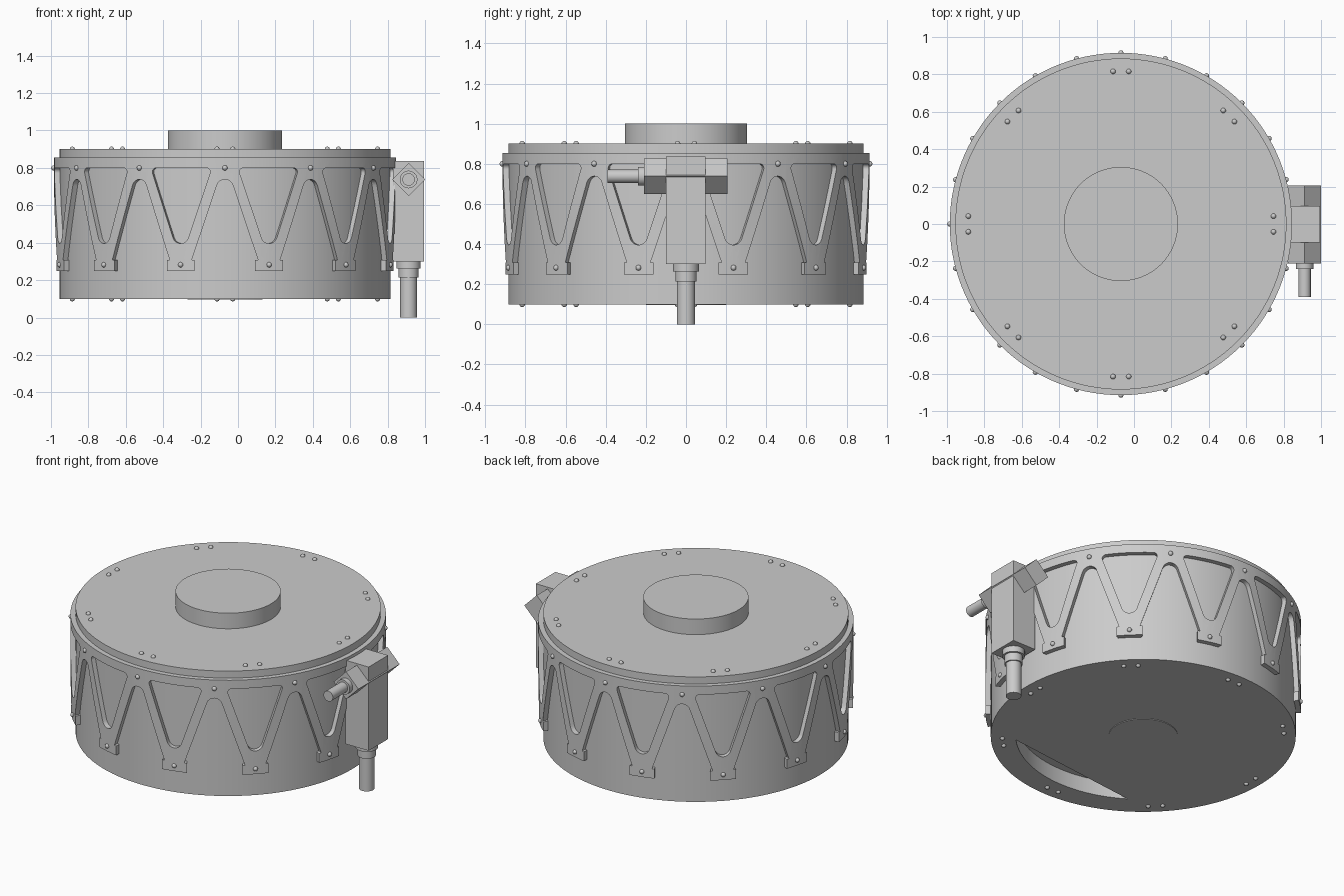
import bpy, bmesh
from math import pi, cos, sin, radians, tan
from mathutils import Matrix, Vector

if "Cube" in bpy.data.objects:
    bpy.data.objects.remove(bpy.data.objects["Cube"])

CX = -0.07          # drum axis
R_DRUM, R_BAND = 0.885, 0.915


def finish(bm, name):
    bmesh.ops.recalc_face_normals(bm, faces=bm.faces)
    me = bpy.data.meshes.new(name)
    bm.to_mesh(me)
    bm.free()
    ob = bpy.data.objects.new(name, me)
    bpy.context.collection.objects.link(ob)
    return ob


def activate(ob):
    bpy.ops.object.select_all(action='DESELECT')
    ob.select_set(True)
    bpy.context.view_layer.objects.active = ob


def smooth(ob):
    activate(ob)
    bpy.ops.object.shade_smooth_by_angle(angle=radians(30))


def cut(ob, cutter):
    m = ob.modifiers.new("cut", 'BOOLEAN')
    m.operation, m.solver, m.object = 'DIFFERENCE', 'EXACT', cutter
    activate(ob)
    bpy.ops.object.modifier_apply(modifier=m.name)
    bpy.data.objects.remove(cutter)


def lathe(name, profile, loc, rot=Matrix(), n=128, closed=False):
    """Spin an (r, z) profile about z, then rotate and place it."""
    bm = bmesh.new()
    rings = [[bm.verts.new((r * cos(2 * pi * i / n), r * sin(2 * pi * i / n), z))
              for i in range(n)] for r, z in profile]
    pairs = list(zip(rings, rings[1:]))
    if closed:
        pairs.append((rings[-1], rings[0]))
    else:
        bm.faces.new(rings[0])
        bm.faces.new(rings[-1])
    for a, b in pairs:
        for i in range(n):
            j = (i + 1) % n
            bm.faces.new((a[i], a[j], b[j], b[i]))
    bm.transform(Matrix.Translation(loc) @ rot)
    return finish(bm, name)


def box(name, lo, hi, rot=Matrix()):
    lo, hi = Vector(lo), Vector(hi)
    bm = bmesh.new()
    bmesh.ops.create_cube(bm, size=1)
    bm.transform(Matrix.Translation((lo + hi) / 2) @ rot @ Matrix.Diagonal((*(hi - lo), 1)))
    return finish(bm, name)


def rounded(corners, steps=8):
    """Fillet a polygon given as (u, v, radius)."""
    out, n = [], len(corners)
    for i, (u, v, r) in enumerate(corners):
        p = Vector((u, v))
        if r == 0:
            out.append(p)
            continue
        a = (Vector(corners[i - 1][:2]) - p).normalized()
        b = (Vector(corners[(i + 1) % n][:2]) - p).normalized()
        half = a.angle(b) / 2
        c = p + (a + b).normalized() * (r / sin(half))
        s, e = p + a * (r / tan(half)) - c, p + b * (r / tan(half)) - c
        total = s.angle(e)
        for k in range(steps + 1):
            t = k / steps
            out.append(c + (s * sin((1 - t) * total) + e * sin(t * total)) / sin(total))
    return out


def prism(bm, pts, matrix, d0, d1):
    a = [bm.verts.new(matrix @ Vector((d0, p[0], p[1]))) for p in pts]
    b = [bm.verts.new(matrix @ Vector((d1, p[0], p[1]))) for p in pts]
    bm.faces.new(a)
    bm.faces.new(b[::-1])
    for i in range(len(a)):
        j = (i + 1) % len(a)
        bm.faces.new((a[i], b[i], b[j], a[j]))


def spin(deg):
    return Matrix.Translation((CX, 0, 0)) @ Matrix.Rotation(radians(deg), 4, 'Z')


# Drum body with hub on top
drum = lathe("drum", [(R_DRUM, 0.1), (R_DRUM, 0.9)], (CX, 0, 0))
lathe("bottom_plate", [(0.2, 0.096), (0.2, 0.11)], (CX, 0, 0), n=64)
lathe("hub", [(0.305, 0.89), (0.305, 1.0)], (CX, 0, 0), n=96)

# Segment-shaped opening in the underside
bm = bmesh.new()
arc = [radians(-123 + 79 * k / 24) for k in range(25)]
prism(bm, [(0.74 * cos(t), 0.74 * sin(t)) for t in arc],
      Matrix.Translation((CX, 0, 0)) @ Matrix(((0, 1, 0, 0), (0, 0, 1, 0), (1, 0, 0, 0), (0, 0, 0, 1))),
      0.05, 0.2)
cut(drum, finish(bm, "opening_cutter"))

# Zigzag band with feet, cut from a thin shell
band = lathe("zigzag_band", [(0.88, 0.248), (R_BAND, 0.248), (R_BAND, 0.855), (0.88, 0.855)],
             (CX, 0, 0), n=120, closed=True)
window = rounded([(-0.169, 0.8, 0.022), (0, 0.3, 0.045), (0.169, 0.8, 0.022)])
arch = rounded([(0, 0.835, 0.045), (0.177, 0.308, 0), (0.162, 0.308, 0), (0.162, 0.2, 0),
                (-0.162, 0.2, 0), (-0.162, 0.308, 0), (-0.177, 0.308, 0)])
bm = bmesh.new()
for k in range(12):
    prism(bm, arch, spin(30 * k), 0.85, 1.0)
    prism(bm, window, spin(30 * k + 15), 0.85, 1.0)
cut(band, finish(bm, "band_cutter"))

# Dome-headed bolts on band, lid and underside
bm = bmesh.new()


def bolt(m):
    bmesh.ops.create_uvsphere(bm, u_segments=12, v_segments=8, radius=0.014, matrix=m)


for k in range(12):
    bolt(spin(30 * k) @ Matrix.Translation((R_BAND, 0, 0.8)))
    bolt(spin(30 * k + 15) @ Matrix.Translation((R_BAND, 0, 0.282)))
for k in range(8):
    for side in (-0.042, 0.042):
        for z in (0.1, 0.9):
            bolt(spin(45 * k) @ Matrix.Translation((0.816, side, z)))
bolts = finish(bm, "bolts")

# Drive unit: housing, diamond cross block, vertical and side shafts
GX = 0.912
box("drive_housing", (0.83, -0.1, 0.3), (0.995, 0.097, 0.836))
s = 0.0622
box("cross_block", (GX - s, -0.21, 0.738 - s), (GX + s, 0.207, 0.738 + s),
    Matrix.Rotation(pi / 4, 4, 'Y'))
lathe("vertical_shaft", [(0.045, 0), (0.045, 0.213), (0.053, 0.213), (0.053, 0.263),
                         (0.065, 0.263), (0.065, 0.31)], (GX, 0, 0), n=48)
lathe("side_shaft", [(0.033, 0.39), (0.033, 0.24), (0.047, 0.24), (0.047, 0.2)],
      (GX, 0, 0.738), Matrix.Rotation(pi / 2, 4, 'X'), n=48)

for ob in list(bpy.context.scene.objects):
    if ob.name not in ("drive_housing", "cross_block"):
        smooth(ob)
